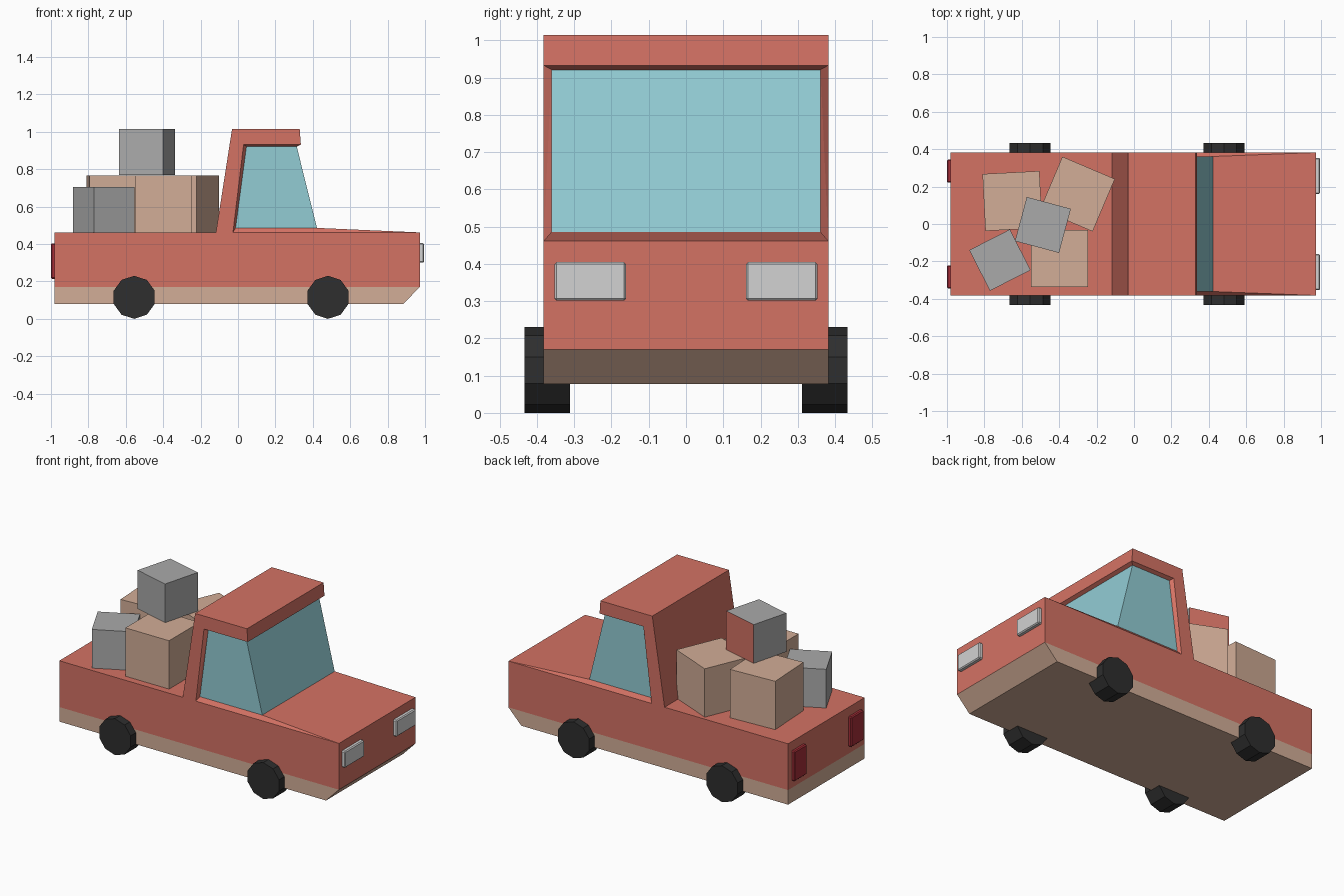
import bpy, bmesh
from math import pi, radians
from mathutils import Matrix

if "Cube" in bpy.data.objects:
    bpy.data.objects.remove(bpy.data.objects["Cube"])


def material(name, r, g, b):
    lin = [((c / 255 + 0.055) / 1.055) ** 2.4 for c in (r, g, b)]
    m = bpy.data.materials.new(name)
    m.diffuse_color = (*lin, 1)
    m.use_nodes = True
    m.node_tree.nodes["Principled BSDF"].inputs["Base Color"].default_value = m.diffuse_color
    return m


RED = material("coral red", 212, 114, 100)
TAN = material("cardboard tan", 210, 173, 151)
GLASS = material("pale blue glass", 146, 204, 212)
GREY = material("crate grey", 170, 170, 170)
LAMP = material("lamp silver", 210, 210, 210)
BLACK = material("tyre black", 46, 46, 46)
TAIL = material("tail lamp red", 166, 46, 56)


def finish(name, bm, *mats):
    bmesh.ops.recalc_face_normals(bm, faces=bm.faces)
    me = bpy.data.meshes.new(name)
    bm.to_mesh(me)
    bm.free()
    for m in mats:
        me.materials.append(m)
    ob = bpy.data.objects.new(name, me)
    bpy.context.collection.objects.link(ob)
    return ob


def prism(name, profile, half, mat):
    """Extrude an x-z profile across the width."""
    bm = bmesh.new()
    f = bm.faces.new([bm.verts.new((x, -half, z)) for x, z in profile])
    ext = bmesh.ops.extrude_face_region(bm, geom=[f])["geom"]
    bmesh.ops.translate(bm, vec=(0, 2 * half, 0),
                        verts=[v for v in ext if isinstance(v, bmesh.types.BMVert)])
    return finish(name, bm, mat)


def mirrored_hull(name, points, mat):
    """Convex solid from points on one side, mirrored in y."""
    bm = bmesh.new()
    for x, y, z in points:
        for s in (-1, 1):
            bm.verts.new((x, s * y, z))
    bmesh.ops.convex_hull(bm, input=bm.verts)
    bmesh.ops.dissolve_limit(bm, angle_limit=0.01, verts=bm.verts, edges=bm.edges)
    return finish(name, bm, mat)


def box(name, centre, size, mats, turn=0, bevel=0):
    bm = bmesh.new()
    bmesh.ops.create_cube(bm, size=1)
    bmesh.ops.scale(bm, vec=size, verts=bm.verts)
    if bevel:
        bmesh.ops.bevel(bm, geom=bm.edges[:], offset=bevel, segments=1, affect='EDGES')
    if len(mats) > 1:  # second colour on the rear-facing side
        for f in bm.faces:
            f.normal_update()
            f.material_index = int(f.normal.y > 0.9)
    bmesh.ops.rotate(bm, matrix=Matrix.Rotation(radians(turn), 3, 'Z'), verts=bm.verts)
    bmesh.ops.translate(bm, vec=centre, verts=bm.verts)
    return finish(name, bm, *mats)


W, G = 0.382, 0.361      # half widths of body and glass
DECK = 0.462

# Body and lower sill
prism("body", [(-.98, .17), (.972, .17), (.972, DECK), (-.98, DECK)], W, RED)
prism("lower_sill", [(-.98, .078), (.882, .078), (.972, .17), (-.98, .17)], W, TAN)

# Sloping hood with the narrow ledge under the windows
mirrored_hull("hood", [(-.027, W, DECK), (.972, W, DECK),
                       (-.013, G, .486), (.422, G, .486)], RED)

# Cab rear wall and roof, with bevelled edges leading in to the glass
prism("cab_frame", [(-.118, DECK), (-.032, 1.014), (.33, 1.014), (.336, .932),
                    (.03, .932), (-.027, DECK)], W, RED)
mirrored_hull("roof_lip", [(.03, W, .932), (.336, W, .932),
                           (.045, G, .921), (.314, G, .921)], RED)
mirrored_hull("rear_pillar_lip", [(-.027, W, DECK), (.03, W, .932),
                                  (-.013, G, .486), (.045, G, .921)], RED)
mirrored_hull("windows", [(-.013, G, .486), (.422, G, .486),
                          (.314, G, .921), (.045, G, .921)], GLASS)

# Lamps and wheels on both sides
for s, side in ((-1, "near"), (1, "far")):
    box(f"headlight_{side}", (.98, s * .257, .353), (.03, .192, .104), [LAMP], bevel=.006)
    box(f"tail_light_{side}", (-.985, s * .283, .309), (.03, .124, .19), [TAIL], bevel=.006)
    for x, end in ((-.555, "rear"), (.481, "front")):
        bm = bmesh.new()
        bmesh.ops.create_cone(bm, cap_ends=True, segments=10, radius1=.115,
                              radius2=.115, depth=.122)
        bmesh.ops.rotate(bm, matrix=Matrix.Rotation(pi / 2, 3, 'X')
                         @ Matrix.Rotation(pi / 2, 3, 'Z'), verts=bm.verts)
        # point a corner straight down
        low = min(bm.verts, key=lambda v: v.co.z).co
        if abs(low.x) > .01:
            bmesh.ops.rotate(bm, matrix=Matrix.Rotation(pi / 10, 3, 'Y'), verts=bm.verts)
        bmesh.ops.translate(bm, vec=(x, s * .373, .115), verts=bm.verts)
        finish(f"wheel_{end}_{side}", bm, BLACK)

# Cargo: x, y, base z, edge length, turn
for name, x, y, z, a, turn, mats in (
        ("cardboard_box_rear", -.65, .123, DECK, .305, 3, [TAN]),
        ("cardboard_box_side", -.398, -.184, DECK, .305, 0, [TAN]),
        ("cardboard_box_cab", -.302, .16, DECK, .305, -23, [TAN]),
        ("grey_crate_low", -.717, -.193, DECK, .244, 27, [GREY]),
        ("grey_crate_top", -.487, -.005, DECK + .308, .244, -15, [GREY, RED])):
    box(name, (x, y, z + a / 2), (a, a, a), mats, turn)
